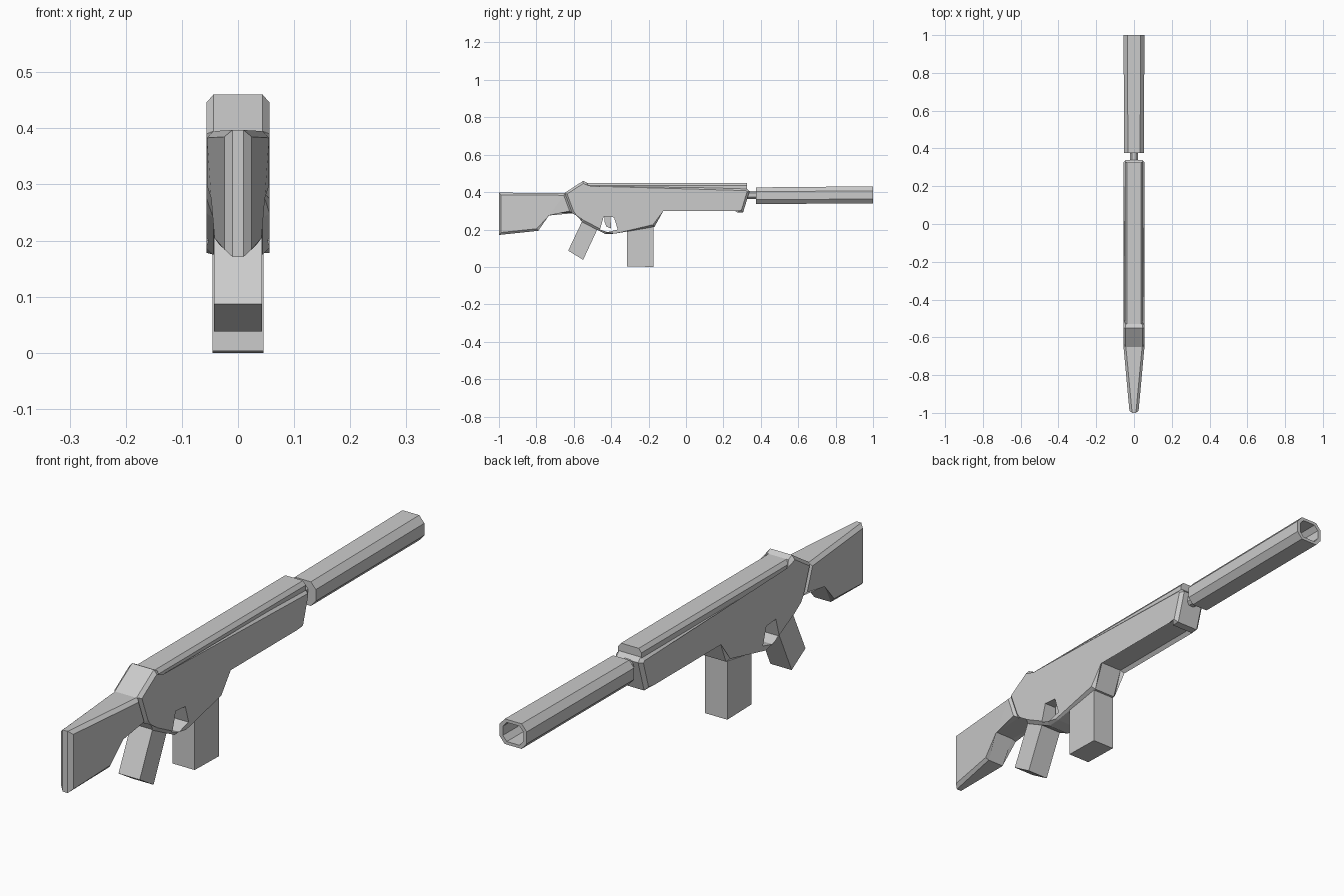
import bpy, bmesh

if "Cube" in bpy.data.objects:
    bpy.data.objects.remove(bpy.data.objects["Cube"])


def finish(name, bm):
    bmesh.ops.recalc_face_normals(bm, faces=bm.faces)
    mesh = bpy.data.meshes.new(name)
    bm.to_mesh(mesh)
    bm.free()
    ob = bpy.data.objects.new(name, mesh)
    bpy.context.collection.objects.link(ob)
    return ob


def slab(name, profile, half, chamfer=0.0, shape=None):
    """Side profile (y, z) extruded across x, with chamfered side rims."""
    bm = bmesh.new()
    sides = [[bm.verts.new((x, y, z)) for y, z in profile] for x in (-half, half)]
    caps = [bm.faces.new(s) for s in sides]
    n = len(profile)
    for i in range(n):
        j = (i + 1) % n
        bm.faces.new((sides[0][i], sides[0][j], sides[1][j], sides[1][i]))
    if chamfer:
        rim = [e for f in caps for e in f.edges]
        bmesh.ops.bevel(bm, geom=rim, offset=chamfer, segments=1,
                        profile=0.5, affect='EDGES')
    if shape:
        for v in bm.verts:
            v.co.x = shape(v.co)
    bmesh.ops.triangulate(bm, faces=[f for f in bm.faces if len(f.verts) > 4])
    return finish(name, bm)


def loft(name, section, rings, centre_z=0.0):
    """Section (x, z) swept along y; rings are (y, scale, rise)."""
    bm = bmesh.new()
    loops = [[bm.verts.new((x * s, y, centre_z + z * s + dz)) for x, z in section]
             for y, s, dz in rings]
    n = len(section)
    for a, b in zip(loops, loops[1:]):
        for i in range(n):
            j = (i + 1) % n
            bm.faces.new((a[i], a[j], b[j], b[i]))
    bm.faces.new(loops[0])
    bm.faces.new(loops[-1])
    return finish(name, bm)


def octagon(w, h, cw, ch):
    q = [(w, ch), (cw, h)]
    right = [(w, -ch)] + q + [(-x, z) for x, z in reversed(q)]
    return right + [(-w, -ch), (-cw, -h), (cw, -h)]


# Receiver with raised rear hump, magazine well and fore-end
receiver = slab("receiver", [
    (-0.65, 0.395), (-0.55, 0.46), (-0.53, 0.45), (-0.515, 0.42), (0.325, 0.42),
    (0.34, 0.405), (0.305, 0.29), (0.275, 0.29), (0.28, 0.31), (-0.13, 0.31),
    (-0.168, 0.215), (-0.38, 0.178), (-0.43, 0.175), (-0.555, 0.24),
    (-0.578, 0.287), (-0.61, 0.287)], 0.056, 0.012)

# Trigger opening
cutter = slab("trigger_opening_cutter", [
    (-0.44, 0.27), (-0.385, 0.265), (-0.365, 0.20), (-0.42, 0.186),
    (-0.46, 0.20)], 0.1)
cutter.hide_render = True
cutter.hide_set(True)
cut = receiver.modifiers.new("trigger_opening", 'BOOLEAN')
cut.operation = 'DIFFERENCE'
cut.solver = 'EXACT'
cut.object = cutter

# Trigger
slab("trigger", [(-0.435, 0.275), (-0.405, 0.275), (-0.418, 0.235),
                 (-0.40, 0.205), (-0.425, 0.215), (-0.435, 0.24)], 0.012)


# Stock, narrowing to a faceted butt
def taper(co):
    t = min(1.0, max(0.0, (co.y + 0.986) / 0.336))
    x = co.x * (0.44 + 0.56 * t)
    return (0.01 if x > 0 else -0.01) if co.y < -0.995 else x


slab("stock", [(-1.0, 0.397), (-0.645, 0.395), (-0.605, 0.287), (-0.74, 0.287),
               (-0.79, 0.193), (-1.0, 0.171)], 0.0555, 0.012, taper)

# Top rail
loft("top_rail", [(-0.047, 0.415), (-0.047, 0.436), (-0.036, 0.45),
                  (0.036, 0.45), (0.047, 0.436), (0.047, 0.415)],
     [(-0.545, 1, 0), (0.325, 1, 0)])

# Grip and magazine
slab("grip", [(-0.555, 0.245), (-0.63, 0.087), (-0.55, 0.038), (-0.465, 0.22)], 0.043)
slab("magazine", [(-0.315, 0.25), (-0.315, 0.003), (-0.175, 0.0), (-0.175, 0.25)], 0.045)

# Barrel and hollow muzzle tube
loft("barrel", octagon(0.022, 0.022, 0.011, 0.011),
     [(0.30, 1, 0), (0.40, 1, 0)], 0.385)
loft("muzzle_tube", octagon(0.055, 0.046, 0.034, 0.022),
     [(0.375, 0.96, 0), (1.0, 1, 0.004), (1.0, 0.76, 0.004), (0.6, 0.76, 0.002)], 0.381)
